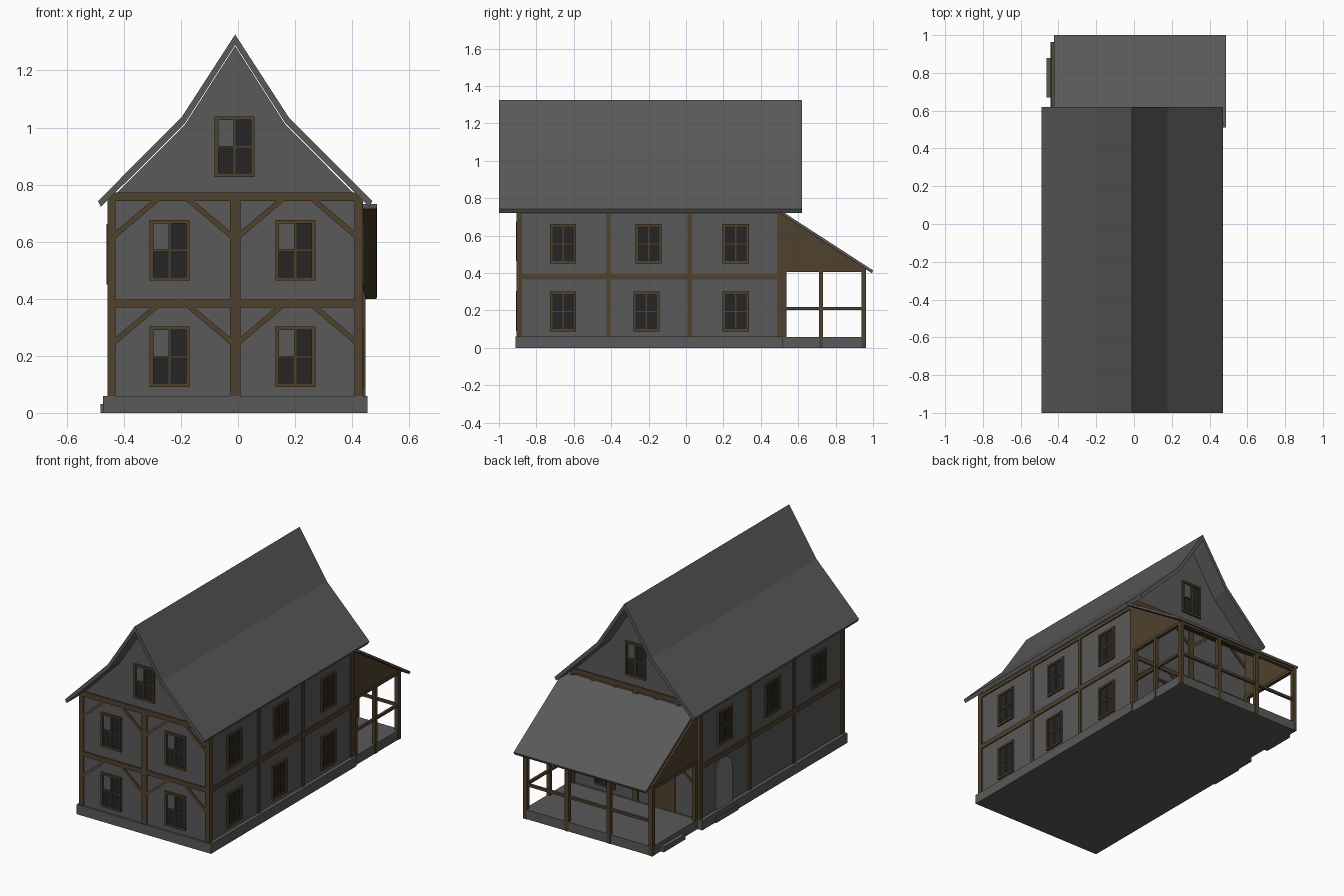
import bpy, bmesh, math

if "Cube" in bpy.data.objects:
    bpy.data.objects.remove(bpy.data.objects["Cube"])

CX = -0.01  # house centre line


def material(name, r, g, b):
    m = bpy.data.materials.new(name)
    m.diffuse_color = (r, g, b, 1)
    m.use_nodes = True
    m.node_tree.nodes["Principled BSDF"].inputs["Base Color"].default_value = m.diffuse_color
    return m


GREY = material("grey plaster and slate", 0.1, 0.1, 0.1)
WOOD = material("brown timber", 0.08, 0.052, 0.026)
GLASS = material("dark glass", 0.018, 0.018, 0.018)
DOOR = material("light grey door", 0.19, 0.19, 0.19)

# Each wall maps (along, height, out) to world space
WALLS = {
    "front": lambda u, z, d: (u, -0.899 - d, z),
    "back": lambda u, z, d: (u, 0.508 + d, z),
    "right": lambda u, z, d: (CX + 0.44 + d, u, z),
    "left": lambda u, z, d: (CX - 0.44 - d, u, z),
}
WORLD_X = lambda u, z, d: (d, u, z)   # profile in y-z, extruded along x
WORLD_Y = lambda u, z, d: (u, d, z)   # profile in x-z, extruded along y


def prism(bm, place, pts, d0, d1):
    a = [bm.verts.new(place(u, z, d0)) for u, z in pts]
    b = [bm.verts.new(place(u, z, d1)) for u, z in pts]
    n = len(pts)
    bm.faces.new(a)
    bm.faces.new(b[::-1])
    for i in range(n):
        bm.faces.new((a[i], b[i], b[(i + 1) % n], a[(i + 1) % n]))


def rect(bm, place, u0, u1, z0, z1, d0, d1):
    prism(bm, place, [(u0, z0), (u1, z0), (u1, z1), (u0, z1)], d0, d1)


def finish(bm, name, mat):
    bmesh.ops.recalc_face_normals(bm, faces=bm.faces)
    me = bpy.data.meshes.new(name)
    bm.to_mesh(me)
    bm.free()
    me.materials.append(mat)
    ob = bpy.data.objects.new(name, me)
    bpy.context.collection.objects.link(ob)


def box(name, mat, x0, x1, y0, y1, z0, z1):
    bm = bmesh.new()
    rect(bm, WORLD_X, y0, y1, z0, z1, x0, x1)
    finish(bm, name, mat)


def solid(name, mat, place, pts, d0, d1):
    bm = bmesh.new()
    prism(bm, place, pts, d0, d1)
    finish(bm, name, mat)


def mirrored(half):
    """Half profile ending on the centre line -> full profile."""
    return [(CX + x, z) for x, z in half] + [(CX - x, z) for x, z in half[-2::-1]]


# Plinth, walls with gables, roof
box("plinth", GREY, CX - 0.463, CX + 0.463, -0.912, 0.516, 0, 0.06)
solid("house_walls", GREY, WORLD_Y,
      mirrored([(0.44, 0.06), (0.44, 0.745), (0.176, 1.01), (0, 1.285)]), -0.899, 0.508)
outer = mirrored([(0.481, 0.742), (0.187, 1.037), (0, 1.326)])
inner = mirrored([(0.470, 0.722), (0.177, 1.014), (0, 1.290)])
solid("main_roof", GREY, WORLD_Y, outer + inner[::-1], -1.0, 0.62)

# Timber frame on the gable ends
D = 0.008
for side in ("front", "back"):
    bm = bmesh.new()
    w = WALLS[side]
    rect(bm, w, CX - 0.447, CX + 0.447, 0.742, 0.773, 0, D)
    rect(bm, w, CX - 0.447, CX + 0.447, 0.370, 0.398, 0, D)
    rect(bm, w, CX - 0.018, CX + 0.018, 0.06, 0.742, 0, D)
    # diagonal braces in the upper corners of every panel
    for top in (0.742, 0.370):
        for s in (-1, 1):
            for start, way in ((0.419, -1), (0.018, 1)):
                p = [(start, top - 0.13), (start, top - 0.105),
                     (start + way * 0.125, top), (start + way * 0.153, top)]
                prism(bm, w, [(CX + s * u, z) for u, z in p], 0, D - 0.002)
    finish(bm, side + "_timber_frame", WOOD)

# Timber frame on the long sides
for side in ("right", "left"):
    bm = bmesh.new()
    for y in (-0.415, 0.02):
        rect(bm, WALLS[side], y - 0.011, y + 0.011, 0.06, 0.74, 0, D)
    rect(bm, WALLS[side], -0.899, 0.508, 0.366, 0.396, 0, D - 0.001)
    rect(bm, WALLS[side], -0.899, 0.508, 0.715, 0.738, 0, D - 0.001)
    finish(bm, side + "_timber_frame", WOOD)

# Corner posts
bm = bmesh.new()
for x0, x1 in ((CX - 0.448, CX - 0.419), (CX + 0.419, CX + 0.448)):
    for y0, y1 in ((-0.907, -0.878), (0.487, 0.516)):
        rect(bm, WORLD_X, y0, y1, 0.06, 0.742, x0, x1)
finish(bm, "corner_posts", WOOD)


def window(name, side, u, z, clear=0):
    """Four-pane window; clear = -1 or 1 leaves one upper pane unglazed."""
    w, a, b, f = WALLS[side], 0.07, 0.106, 0.013
    bm = bmesh.new()
    for s in (-1, 1):
        m = u + s * (a - f / 2)
        rect(bm, w, m - f / 2, m + f / 2, z - b, z + b, 0, 0.011)
        m = z + s * (b - f / 2)
        rect(bm, w, u - a + f, u + a - f, m - f / 2, m + f / 2, 0, 0.011)
    rect(bm, w, u - 0.004, u + 0.004, z - b + f, z + b - f, 0, 0.008)
    rect(bm, w, u - a + f, u + a - f, z - 0.003, z + 0.003, 0, 0.007)
    finish(bm, name + "_frame", WOOD)
    bm = bmesh.new()
    for s in (-1, 1):
        for top in (-1, 1):
            if top == 1 and s == clear:
                continue
            us = sorted((u + s * 0.004, u + s * (a - f)))
            zs = sorted((z + top * 0.003, z + top * (b - f)))
            rect(bm, w, us[0], us[1], zs[0], zs[1], 0, 0.003)
    finish(bm, name + "_glass", GLASS)


# Windows
for x in (-0.24, 0.201):
    window("front_upper_window", "front", x, 0.57, -1)
    window("front_lower_window", "front", x, 0.197, -1)
window("front_gable_window", "front", -0.012, 0.933, -1)
window("back_gable_window", "back", -0.012, 0.933, 1)
window("back_lower_window", "back", 0.201, 0.197, 1)
for y in (-0.657, -0.2, 0.266):
    for side in ("right", "left"):
        window(side + "_upper_window", side, y, 0.556)
    window("right_lower_window", "right", y if y != -0.2 else -0.212, 0.194)


def arch(c, r, z0, spring):
    return [(c - r, z0), (c + r, z0)] + [
        (c + r * math.cos(t * math.pi / 10), spring + r * math.sin(t * math.pi / 10))
        for t in range(11)]


# Doors and steps
solid("left_door", DOOR, WALLS["left"], arch(0.276, 0.08, 0.06, 0.28), 0, 0.006)
solid("porch_door", WOOD, WALLS["back"], arch(-0.2, 0.085, 0.06, 0.275), 0, 0.007)
box("left_door_step", GREY, -0.482, -0.44, 0.17, 0.39, 0, 0.032)
box("porch_step", GREY, -0.464, -0.42, 0.67, 0.88, 0, 0.032)

# Porch floor
box("porch_floor", GREY, -0.441, 0.443, 0.51, 0.96, 0, 0.058)

# Porch posts, rails and top beams
bm = bmesh.new()
for x in (-0.43, -0.14, 0.148, 0.434):
    rect(bm, WORLD_X, 0.938, 0.963, 0.0, 0.42, x - 0.0125, x + 0.0125)
rect(bm, WORLD_X, 0.71, 0.732, 0.0, 0.41, 0.424, 0.447)
for x in (-0.43, 0.434):
    rect(bm, WORLD_X, 0.516, 0.538, 0.055, 0.41, x - 0.012, x + 0.012)
    rect(bm, WORLD_X, 0.516, 0.94, 0.406, 0.424, x - 0.011, x + 0.011)
rect(bm, WORLD_X, 0.94, 0.96, 0.406, 0.424, -0.43, 0.434)
rect(bm, WORLD_X, 0.943, 0.958, 0.203, 0.219, -0.43, 0.434)
rect(bm, WORLD_X, 0.52, 0.945, 0.203, 0.219, 0.427, 0.442)
finish(bm, "porch_posts_and_rails", WOOD)

# Boarded triangles closing the porch ends
for x in (-0.43, 0.434):
    solid("porch_end_boards", WOOD, WORLD_X,
          [(0.512, 0.408), (0.955, 0.408), (0.955, 0.425), (0.512, 0.713)],
          x - 0.006, x + 0.006)

# Lean-to porch roof: slate above, boards beneath
solid("porch_roof", GREY, WORLD_X,
      [(0.51, 0.72), (0.996, 0.404), (1.0, 0.414), (0.51, 0.732)], -0.424, 0.487)
solid("porch_roof_boards", WOOD, WORLD_X,
      [(0.51, 0.714), (0.994, 0.399), (0.996, 0.404), (0.51, 0.72)], -0.422, 0.485)
